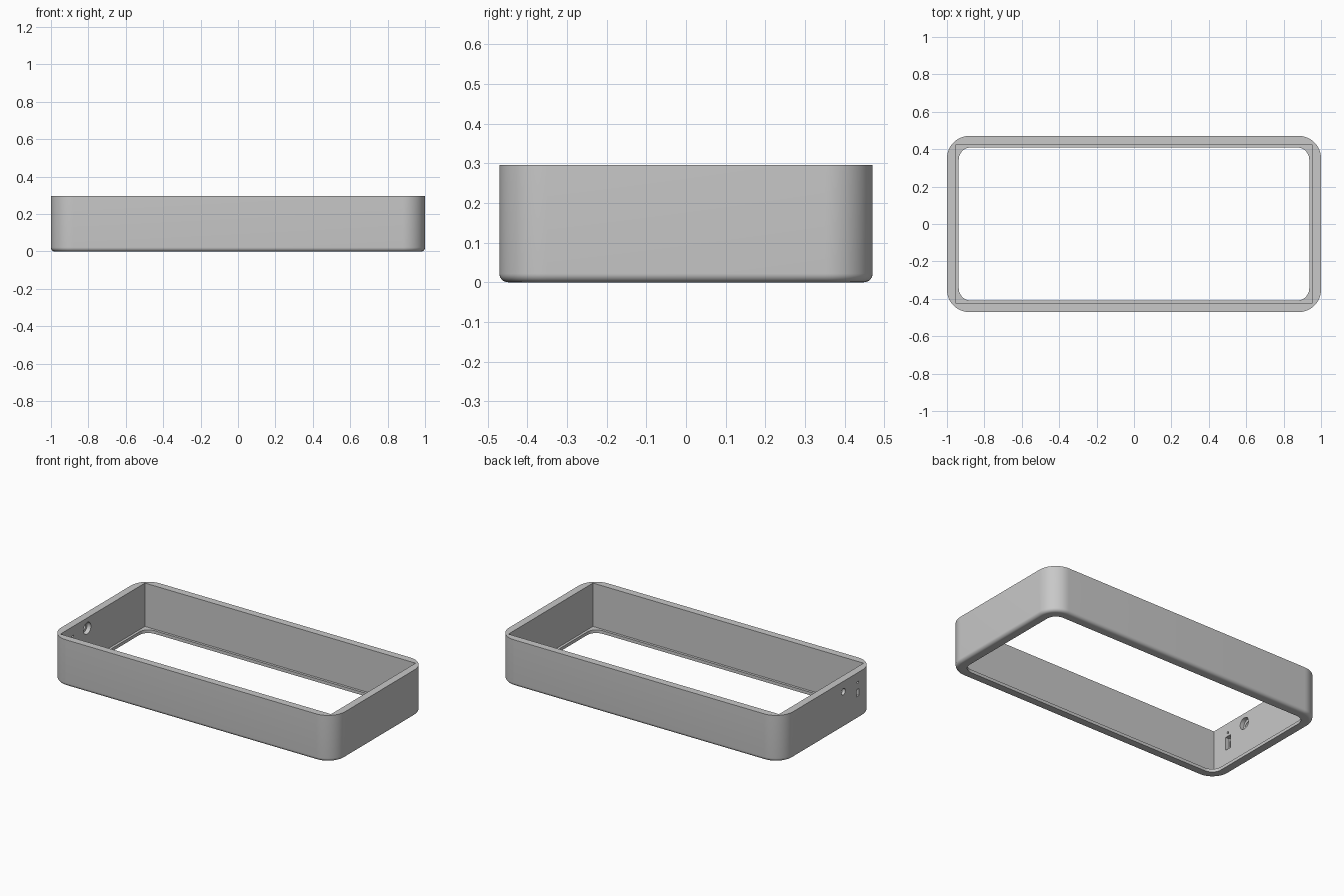
import bpy, bmesh, math
from mathutils import Matrix

cube = bpy.data.objects.get("Cube")
if cube:
    bpy.data.objects.remove(cube)

HEIGHT, FILLET = 0.296, 0.022
WALL_X, WALL_Y = -0.975, 0.0

grey = bpy.data.materials.new("plain grey")
grey.use_nodes = True
colour = (0.58, 0.58, 0.58, 1)
grey.diffuse_color = colour
grey.node_tree.nodes["Principled BSDF"].inputs["Base Color"].default_value = colour


def make_object(name, bm):
    bmesh.ops.recalc_face_normals(bm, faces=bm.faces)
    mesh = bpy.data.meshes.new(name)
    bm.to_mesh(mesh)
    bm.free()
    mesh.materials.append(grey)
    obj = bpy.data.objects.new(name, mesh)
    bpy.context.collection.objects.link(obj)
    return obj


def rounded_loop(hx, hy, radius, steps=16):
    """Outline of a rectangle with rounded corners."""
    points = []
    for i, (sx, sy) in enumerate([(1, 1), (-1, 1), (-1, -1), (1, -1)]):
        for k in range(steps + 1):
            a = math.pi / 2 * (i + k / steps)
            points.append((sx * (hx - radius) + radius * math.cos(a),
                           sy * (hy - radius) + radius * math.sin(a)))
    return points


def rounded_block(name, hx, hy, radius, levels):
    """Loft of rounded rectangles; levels are (height, inset) pairs."""
    bm = bmesh.new()
    rings = []
    for z, inset in levels:
        loop = rounded_loop(hx - inset, hy - inset, radius - inset)
        rings.append([bm.verts.new((x, y, z)) for x, y in loop])
    for low, high in zip(rings, rings[1:]):
        for i in range(len(low)):
            j = (i + 1) % len(low)
            bm.faces.new((low[i], low[j], high[j], high[i]))
    bm.faces.new(rings[0])
    bm.faces.new(rings[-1])
    return make_object(name, bm)


def box(name, centre, size):
    bm = bmesh.new()
    bmesh.ops.create_cube(bm, size=1, matrix=Matrix.Translation(centre) @ Matrix.Diagonal((*size, 1)))
    return make_object(name, bm)


def bore(name, centre, radius, depth):
    bm = bmesh.new()
    bmesh.ops.create_cone(bm, cap_ends=True, segments=32, radius1=radius, radius2=radius, depth=depth,
                          matrix=Matrix.Translation(centre) @ Matrix.Rotation(math.pi / 2, 4, 'Y'))
    return make_object(name, bm)


# Outer body with a rounded bottom edge
steps = 8
levels = []
for k in range(steps + 1):
    a = math.pi / 2 * k / steps
    levels.append((FILLET * (1 - math.cos(a)), FILLET * (1 - math.sin(a))))
levels.append((HEIGHT, 0))
frame = rounded_block("case_frame", 1.0, 0.471, 0.12, levels)

# Square pocket, rounded bottom opening, and the side-wall ports
cutters = [
    box("pocket_cutter", (0, 0, 0.52), (1.906, 0.85, 1.0)),
    rounded_block("opening_cutter", 0.937, 0.409, 0.065, [(-0.1, 0), (0.1, 0)]),
    bore("socket_hole_cutter", (WALL_X, -0.155, 0.23), 0.02, 0.2),
    bore("socket_recess_cutter", (-0.945, -0.155, 0.23), 0.037, 0.07),
    box("slot_cutter", (WALL_X, -0.3, 0.168), (0.2, 0.026, 0.045)),
    box("slot_recess_cutter", (-0.945, -0.3, 0.168), (0.07, 0.042, 0.085)),
    bore("pin_hole_cutter", (WALL_X, -0.3, 0.234), 0.007, 0.2),
]

bpy.context.view_layer.objects.active = frame
for cutter in cutters:
    mod = frame.modifiers.new(cutter.name, 'BOOLEAN')
    mod.operation, mod.solver, mod.object = 'DIFFERENCE', 'EXACT', cutter
    bpy.ops.object.modifier_apply(modifier=mod.name)
    bpy.data.objects.remove(cutter)

# Smooth rounded corners, crisp edges
bpy.ops.object.select_all(action='DESELECT')
frame.select_set(True)
bpy.ops.object.shade_smooth_by_angle(angle=math.radians(30))
